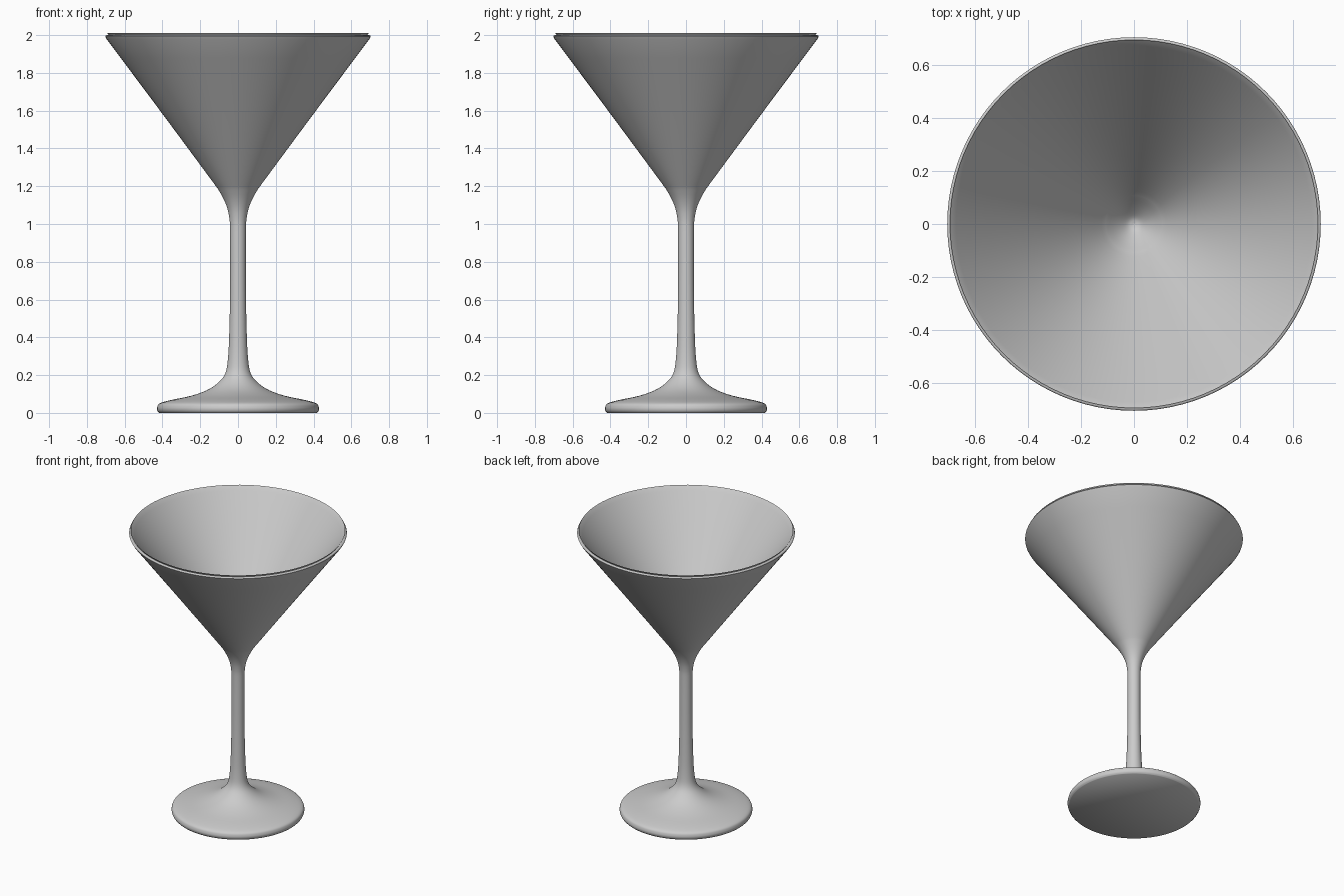
import bpy, bmesh, math
from mathutils import Vector

if "Cube" in bpy.data.objects:
    bpy.data.objects.remove(bpy.data.objects["Cube"])

SIDES = 96


def smooth_profile(pts, steps=4):
    """Catmull-Rom curve through (radius, height) points."""
    p = [Vector(q) for q in pts]
    p = [p[0] * 2 - p[1]] + p + [p[-1] * 2 - p[-2]]
    out = []
    for a, b, c, d in zip(p, p[1:], p[2:], p[3:]):
        for i in range(steps):
            t = i / steps
            out.append(0.5 * (2 * b + (c - a) * t + (2 * a - 5 * b + 4 * c - d) * t * t
                              + (3 * b - a - 3 * c + d) * t ** 3))
    return out + [p[-2]]


def lathe(name, profile):
    bm = bmesh.new()
    verts = [bm.verts.new((max(r, 0), 0, z)) for r, z in profile]
    edges = [bm.edges.new(e) for e in zip(verts, verts[1:])]
    bmesh.ops.spin(bm, geom=verts + edges, cent=(0, 0, 0), axis=(0, 0, 1),
                   angle=math.tau, steps=SIDES, use_duplicate=False)
    bmesh.ops.remove_doubles(bm, verts=bm.verts, dist=0.0004)
    bmesh.ops.recalc_face_normals(bm, faces=bm.faces)
    mesh = bpy.data.meshes.new(name)
    bm.to_mesh(mesh)
    bm.free()
    obj = bpy.data.objects.new(name, mesh)
    bpy.context.collection.objects.link(obj)
    bpy.context.view_layer.objects.active = obj
    obj.select_set(True)
    bpy.ops.object.shade_smooth_by_angle(angle=math.radians(50))
    return obj


# foot edge, foot slope, stem and outer flare of the bowl
outside = smooth_profile([
    (0.418, 0), (0.427, 0.012), (0.428, 0.03), (0.415, 0.05), (0.36, 0.067),
    (0.25, 0.09), (0.165, 0.12), (0.105, 0.16), (0.067, 0.21), (0.053, 0.29),
    (0.046, 0.43), (0.042, 0.65), (0.042, 0.95), (0.047, 1.04), (0.065, 1.107),
    (0.1, 1.175), (0.15, 1.245), (0.4, 1.583), (0.695, 1.978)])

# rounded rim, then down the inner wall to the bottom of the bowl
inside = smooth_profile([
    (0.703, 1.992), (0.7, 1.998), (0.692, 2.0), (0.683, 1.996), (0.67, 1.982),
    (0.4, 1.618), (0.15, 1.28), (0.1, 1.216), (0.06, 1.17), (0.025, 1.138), (0, 1.13)])

lathe("cocktail_glass", [Vector((0, 0))] + outside + inside)
